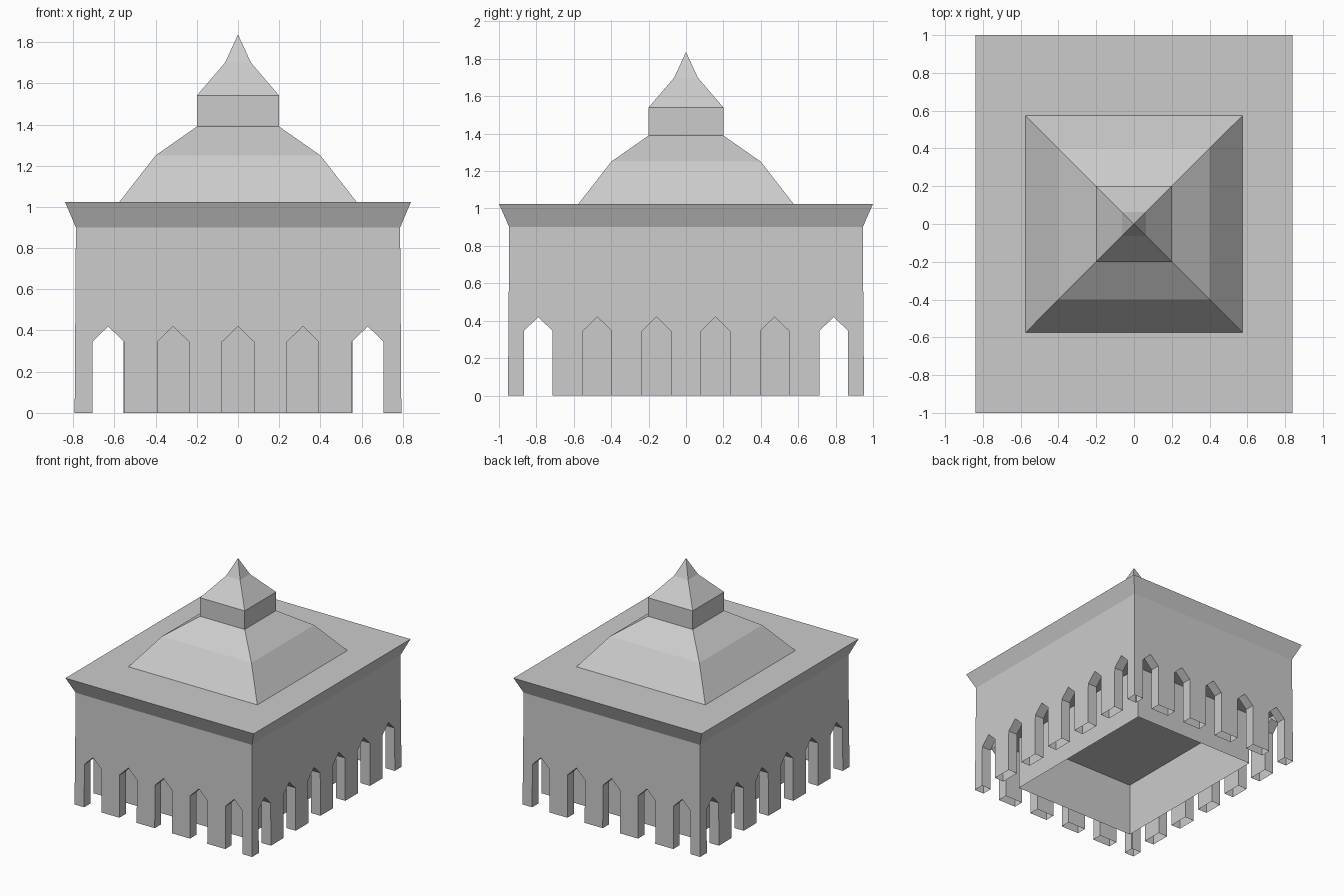
import bpy
import bmesh

if "Cube" in bpy.data.objects:
    bpy.data.objects.remove(bpy.data.objects["Cube"], do_unlink=True)

stone = bpy.data.materials.new("grey_stone")
stone.use_nodes = True
GREY = (0.6, 0.6, 0.6, 1)
stone.diffuse_color = GREY
stone.node_tree.nodes["Principled BSDF"].inputs["Base Color"].default_value = GREY


def make_object(name, bm):
    bmesh.ops.remove_doubles(bm, verts=bm.verts, dist=0.0001)
    mesh = bpy.data.meshes.new(name)
    bm.to_mesh(mesh)
    bm.free()
    mesh.materials.append(stone)
    obj = bpy.data.objects.new(name, mesh)
    bpy.context.collection.objects.link(obj)
    return obj


def loft(name, rings, bottom=False, top=False):
    """Stack of rectangles given as (half x, half y, z)."""
    bm = bmesh.new()
    loops = [[bm.verts.new((sx * hx, sy * hy, z))
              for sx, sy in ((-1, -1), (1, -1), (1, 1), (-1, 1))]
             for hx, hy, z in rings]
    for low, high in zip(loops, loops[1:]):
        for i in range(4):
            j = (i + 1) % 4
            bm.faces.new((low[i], low[j], high[j], high[i]))
    if bottom:
        bm.faces.new(loops[0][::-1])
    if top:
        bm.faces.new(loops[-1])
    return make_object(name, bm)


def arch_cutter(name, centres, along_x):
    """Pointed-arch bars running right through the building."""
    bm = bmesh.new()
    w = 0.077
    profile = [(-w, -0.1), (w, -0.1), (w, 0.345), (0, 0.42), (-w, 0.345)]
    for c in centres:
        ends = []
        for d in (-2, 2):
            ends.append([bm.verts.new((d, c + u, z) if along_x else (c + u, d, z))
                         for u, z in profile])
        bm.faces.new(ends[0])
        bm.faces.new(ends[1][::-1])
        for i in range(5):
            j = (i + 1) % 5
            bm.faces.new((ends[0][j], ends[0][i], ends[1][i], ends[1][j]))
    bmesh.ops.recalc_face_normals(bm, faces=bm.faces)
    return make_object(name, bm)


# Arcaded outer walls, cut from a block
walls = loft("arcade_walls", [(0.793, 0.952, 0), (0.787, 0.945, 0.9)], True, True)
cutters = [
    loft("interior_cutter", [(0.71, 0.87, -0.1), (0.71, 0.87, 0.435)], True, True),
    arch_cutter("front_arch_cutter", [i * 0.315 for i in range(-2, 3)], False),
    arch_cutter("side_arch_cutter", [(i - 2.5) * 0.316 for i in range(6)], True),
]
for cutter in cutters:
    cutter.hide_render = True
    mod = walls.modifiers.new(cutter.name, "BOOLEAN")
    mod.operation = "DIFFERENCE"
    mod.solver = "EXACT"
    mod.object = cutter
bpy.context.view_layer.update()
baked = bpy.data.meshes.new_from_object(
    walls.evaluated_get(bpy.context.evaluated_depsgraph_get()))
walls.modifiers.clear()
walls.data = baked
for cutter in cutters:
    bpy.data.objects.remove(cutter, do_unlink=True)

# Open pier bottoms and wall top
bm = bmesh.new()
bm.from_mesh(baked)
hidden = [f for f in bm.faces
          if all(v.co.z < 0.001 for v in f.verts) or all(v.co.z > 0.899 for v in f.verts)]
bmesh.ops.delete(bm, geom=hidden, context="FACES")
bm.to_mesh(baked)
bm.free()

# Inner chamber, open below
loft("inner_chamber", [(0.555, 0.712, 0), (0.555, 0.712, 0.435)])

# Flared cornice with its flat terrace
loft("cornice", [(0.787, 0.945, 0.9), (0.84, 1.0, 1.025), (0.575, 0.575, 1.025)])

# Stepped roof, lantern and spire
loft("lower_roof", [(0.575, 0.575, 1.025), (0.4, 0.4, 1.25), (0.2, 0.2, 1.39)])
loft("lantern", [(0.2, 0.2, 1.39), (0.2, 0.2, 1.54)])
loft("spire", [(0.2, 0.2, 1.54), (0.063, 0.063, 1.7), (0.001, 0.001, 1.835)], top=True)
